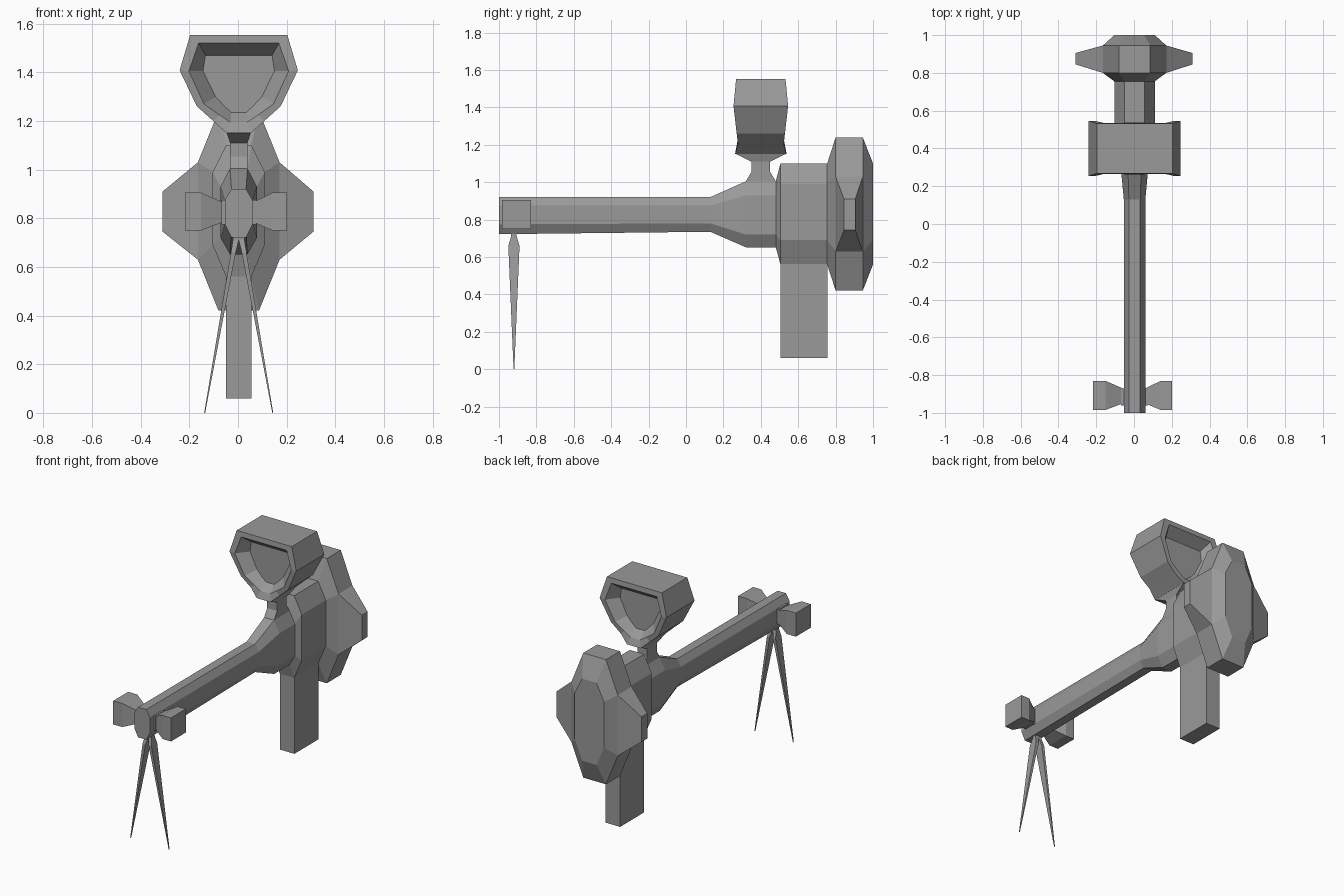
import bpy, bmesh
from mathutils import Vector

cube = bpy.data.objects.get("Cube")
if cube:
    bpy.data.objects.remove(cube, do_unlink=True)

metal = bpy.data.materials.new("dark_grey_metal")
metal.use_nodes = True
GREY = (0.32, 0.32, 0.32, 1)
metal.diffuse_color = GREY
metal.node_tree.nodes["Principled BSDF"].inputs["Base Color"].default_value = GREY
OFFSET = 0.003  # slight sideways shift of the centre line


def loft(name, rings):
    """Skin equal-length rings of points and cap both ends."""
    bm = bmesh.new()
    loops = [[bm.verts.new(Vector(p)) for p in ring] for ring in rings]
    for a, b in zip(loops, loops[1:]):
        for i in range(len(a)):
            j = (i + 1) % len(a)
            bm.faces.new((a[i], a[j], b[j], b[i]))
    bm.faces.new(loops[0])
    bm.faces.new(loops[-1])
    bmesh.ops.recalc_face_normals(bm, faces=bm.faces)
    mesh = bpy.data.meshes.new(name)
    bm.to_mesh(mesh)
    bm.free()
    mesh.materials.append(metal)
    obj = bpy.data.objects.new(name, mesh)
    bpy.context.collection.objects.link(obj)
    return obj


def octagon(y, flat, half, bottom, low, high, top):
    """Tall octagon facing along y."""
    right = [(flat, bottom), (half, low), (half, high), (flat, top)]
    outline = right + [(-x, z) for x, z in reversed(right)]
    return [(x + OFFSET, y, z) for x, z in outline]


def rect_z(x, y, z, hx, hy):
    return [(x + sx * hx, y + sy * hy, z) for sx, sy in ((-1, -1), (1, -1), (1, 1), (-1, 1))]


def rect_x(x, y0, y1, z0, z1):
    return [(x, y0, z0), (x, y1, z0), (x, y1, z1), (x, y0, z1)]


# Barrel and flared receiver
loft("barrel", [
    octagon(-1.0, 0.03, 0.057, 0.722, 0.775, 0.875, 0.92),
    octagon(0.13, 0.03, 0.057, 0.735, 0.78, 0.875, 0.92),
    octagon(0.32, 0.036, 0.075, 0.652, 0.72, 0.93, 1.005),
    octagon(0.48, 0.036, 0.075, 0.652, 0.72, 0.93, 1.005),
    octagon(0.505, 0.052, 0.107, 0.56, 0.69, 0.99, 1.10),
])
loft("rear_body", [octagon(y, 0.052, 0.107, 0.56, 0.69, 0.99, 1.10) for y in (0.505, 0.757)])

# Large faceted drum at the back
loft("rear_drum", [
    octagon(0.755, 0.052, 0.107, 0.56, 0.69, 0.99, 1.10),
    octagon(0.80, 0.083, 0.168, 0.42, 0.63, 1.03, 1.24),
    octagon(0.945, 0.083, 0.168, 0.42, 0.63, 1.03, 1.24),
    octagon(1.0, 0.052, 0.107, 0.56, 0.69, 0.99, 1.10),
])
for side, label in ((1, "left"), (-1, "right")):
    loft(label + "_drum_wing", [
        rect_x(side * 0.168 + OFFSET, 0.80, 0.945, 0.63, 1.03),
        rect_x(side * 0.31, 0.845, 0.905, 0.745, 0.91),
    ])

# Grip
loft("grip", [rect_z(OFFSET, 0.631, z, 0.053, 0.125) for z in (0.06, 0.60)])

# Muzzle brake: hub and flared side blocks
loft("muzzle_hub", [rect_x(x, -0.96, -0.87, 0.775, 0.875) for x in (-0.068, 0.073)])
for label, inner, shoulder, outer in (("left", 0.06, 0.142, 0.202), ("right", -0.06, -0.152, -0.218)):
    loft(label + "_muzzle_block", [
        rect_x(inner, -0.95, -0.87, 0.785, 0.865),
        rect_x(shoulder, -0.985, -0.83, 0.75, 0.905),
        rect_x(outer, -0.985, -0.83, 0.75, 0.905),
    ])

# Bipod
for side, label in ((1, "left"), (-1, "right")):
    loft(label + "_bipod_leg", [
        rect_z(side * 0.010 + OFFSET, -0.92, 0.75, 0.012, 0.015),
        rect_z(side * 0.012 + OFFSET, -0.92, 0.71, 0.012, 0.015),
        rect_z(side * 0.022 + OFFSET, -0.92, 0.66, 0.010, 0.03),
        rect_z(side * 0.14 + OFFSET, -0.92, 0.0, 0.002, 0.002),
    ])

# Sight mount
loft("sight_mount", [
    rect_z(OFFSET, 0.40, 0.98, 0.036, 0.082),
    rect_z(OFFSET, 0.40, 1.005, 0.036, 0.08),
    rect_z(OFFSET, 0.40, 1.055, 0.036, 0.05),
    rect_z(OFFSET, 0.40, 1.11, 0.036, 0.05),
    rect_z(OFFSET, 0.40, 1.152, 0.05, 0.136),
])


# Sight housing, recessed at both ends
def sight_ring(end, points):
    outline = [(x, z, d) for x, z, d in points] + [(-x, z, d) for x, z, d in reversed(points)]
    return [(x + OFFSET, 0.40 + end * d, z) for x, z, d in outline]


shell = [(0.20, 1.553, 0.132), (0.243, 1.408, 0.146), (0.172, 1.26, 0.129),
         (0.105, 1.20, 0.122), (0.05, 1.15, 0.138)]
rim = [(0.165, 1.52, 0.135), (0.205, 1.405, 0.145), (0.143, 1.27, 0.13),
       (0.08, 1.225, 0.124), (0.035, 1.195, 0.122)]
floor = [(0.137, 1.47, 0.07), (0.147, 1.405, 0.07), (0.095, 1.30, 0.07),
         (0.058, 1.26, 0.07), (0.03, 1.235, 0.07)]
loft("sight_housing", [sight_ring(-1, p) for p in (floor, rim, shell)]
     + [sight_ring(1, p) for p in (shell, rim, floor)])
